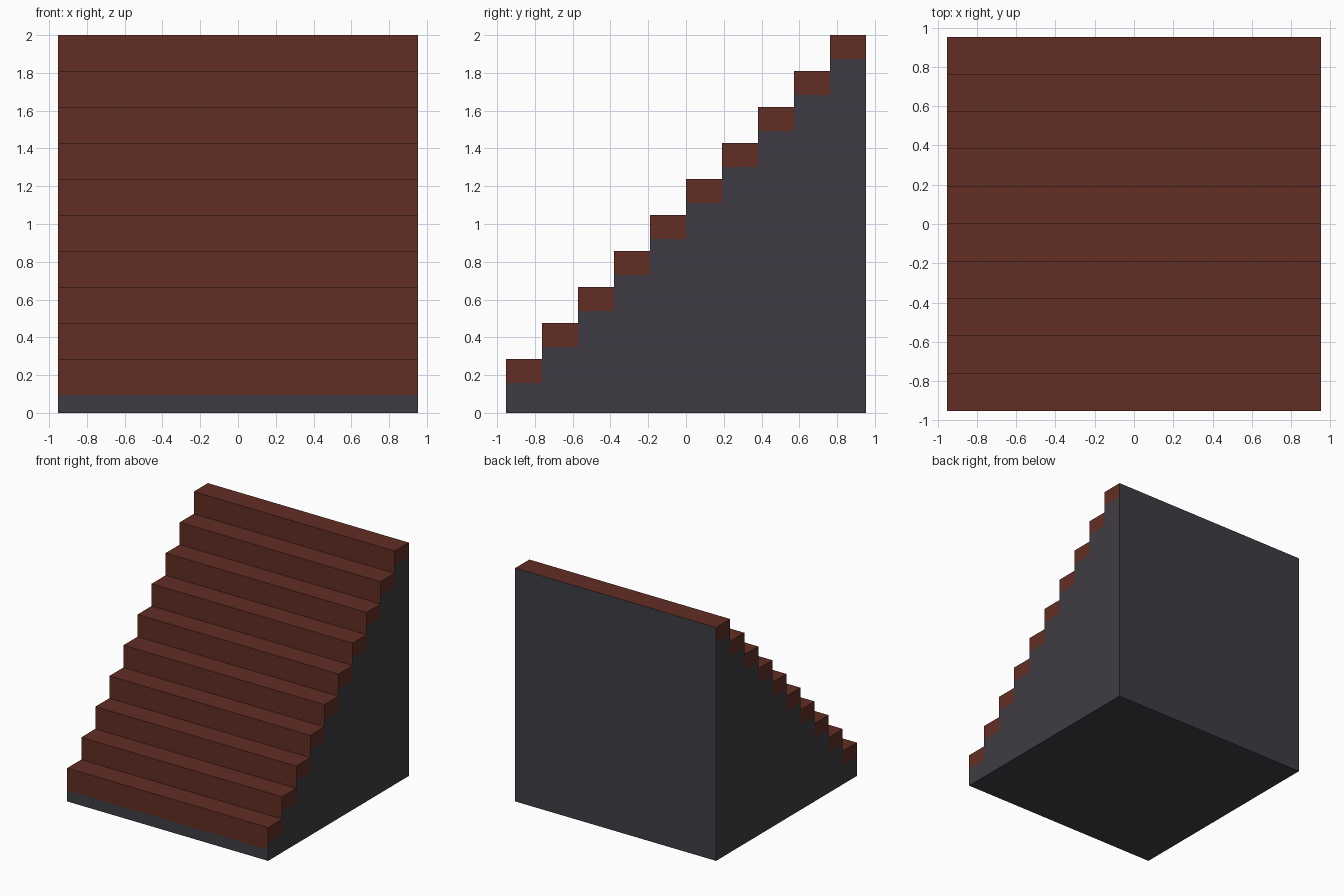
import bpy, bmesh

if "Cube" in bpy.data.objects:
    bpy.data.objects.remove(bpy.data.objects["Cube"])

STEPS = 10
S = 2 / 10.5            # rise and run of one step
HALF = S * STEPS / 2    # half width and half depth
PLINTH = S / 2          # grey strip under the first riser
BAND = S * 2 / 3        # red depth on the side of each step


def material(name, rgb):
    m = bpy.data.materials.new(name)
    m.diffuse_color = (*rgb, 1)
    m.use_nodes = True
    m.node_tree.nodes["Principled BSDF"].inputs["Base Color"].default_value = m.diffuse_color
    return m


mesh = bpy.data.meshes.new("staircase")
stairs = bpy.data.objects.new("staircase", mesh)
bpy.context.collection.objects.link(stairs)
mesh.materials.append(material("dark grey stone", (0.0495, 0.046, 0.056)))
mesh.materials.append(material("dark red brick", (0.122, 0.0272, 0.0178)))
GREY, RED = 0, 1

bm = bmesh.new()
cache = {}


def vert(x, p):
    key = (round(x, 5), round(p[0], 5), round(p[1], 5))
    if key not in cache:
        cache[key] = bm.verts.new(key)
    return cache[key]


def face(points, mat):
    bm.faces.new([vert(*p) for p in points]).material_index = mat


# stepped outline, grey side panel and red step ends, as (y, z) profiles
outline = [(-HALF, 0), (-HALF, PLINTH)]
panel = list(outline)
step_ends = []
for i in range(STEPS):
    y0, y1 = -HALF + S * i, -HALF + S * (i + 1)
    top = PLINTH + S * (i + 1)
    low = top - BAND
    outline += [(y0, low), (y0, top), (y1, top)]
    panel += [(y0, low), (y1, low)]
    if i < STEPS - 1:
        panel.append((y1, top))
    step_ends.append([(y0, low), (y1, low), (y1, top), (y0, top)])
outline += [(HALF, low), (HALF, 0)]
panel.append((HALF, 0))

# treads and risers in red; plinth, back and bottom in grey
for k, a in enumerate(outline):
    b = outline[(k + 1) % len(outline)]
    red = 1 <= k <= 3 * STEPS
    face([(-HALF, a), (HALF, a), (HALF, b), (-HALF, b)], RED if red else GREY)

# both sides
for x in (-HALF, HALF):
    face([(x, p) for p in panel], GREY)
    for end in step_ends:
        face([(x, p) for p in end], RED)

bmesh.ops.recalc_face_normals(bm, faces=bm.faces)
bm.to_mesh(mesh)
bm.free()
